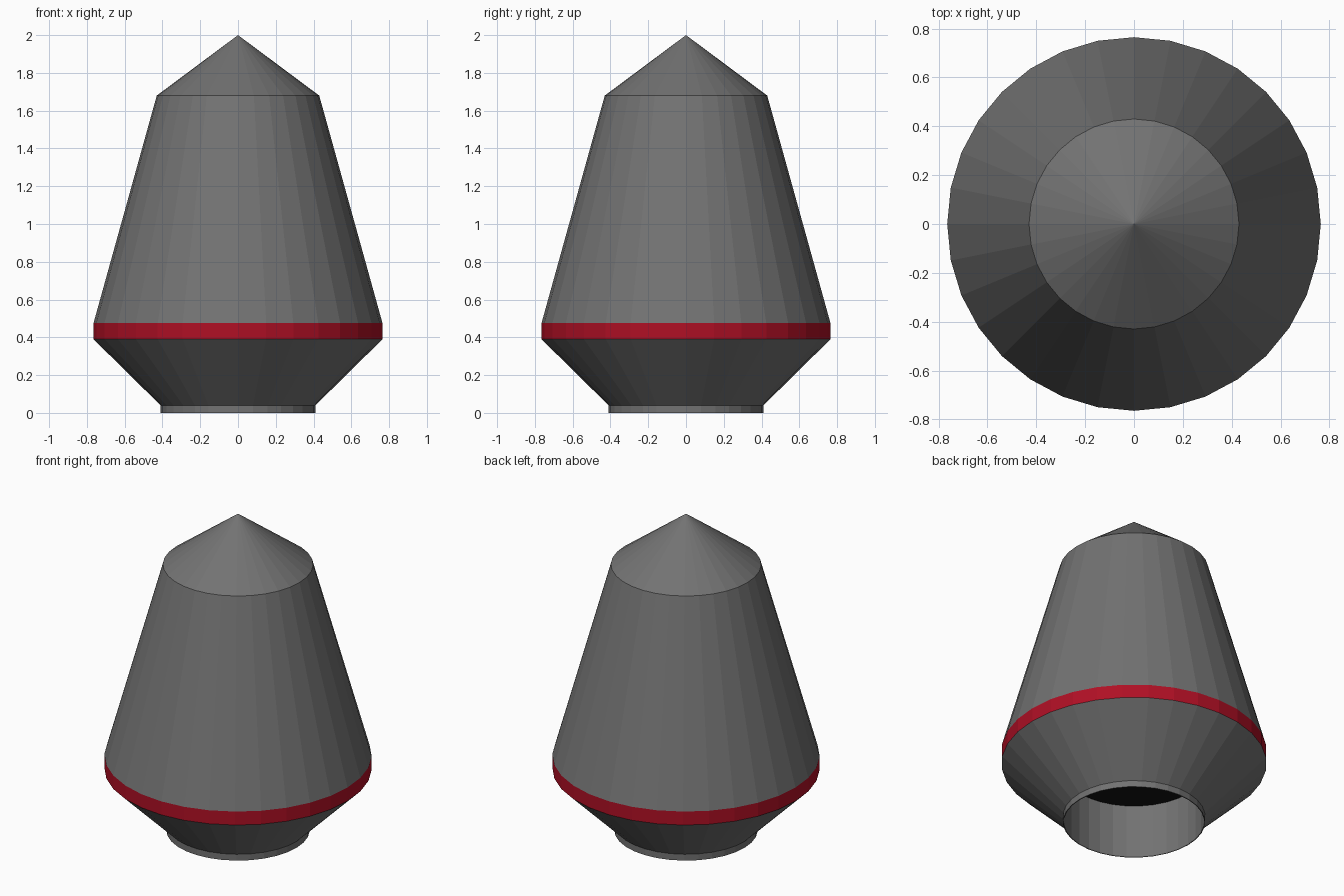
import bpy
import bmesh
from math import cos, sin, tau

cube = bpy.data.objects.get("Cube")
if cube:
    bpy.data.objects.remove(cube, do_unlink=True)

SIDES = 32


def material(name, rgb):
    mat = bpy.data.materials.new(name)
    mat.use_nodes = True
    color = (*rgb, 1.0)
    mat.diffuse_color = color
    mat.node_tree.nodes["Principled BSDF"].inputs["Base Color"].default_value = color
    return mat


grey = material("dark grey", (0.17, 0.17, 0.17))
red = material("deep red", (0.43, 0.005, 0.018))
black = material("black", (0.006, 0.006, 0.006))


def lathe(name, profile, mat):
    """Revolve (radius, height) points; the profile runs upward for outward faces."""
    bm = bmesh.new()
    rings = []
    for r, z in profile:
        if r == 0:
            rings.append([bm.verts.new((0, 0, z))] * SIDES)
        else:
            rings.append([bm.verts.new((r * cos(tau * i / SIDES), r * sin(tau * i / SIDES), z))
                          for i in range(SIDES)])
    for low, high in zip(rings, rings[1:]):
        for i in range(SIDES):
            j = (i + 1) % SIDES
            corners = [low[i], low[j], high[j], high[i]]
            bm.faces.new(list(dict.fromkeys(corners)))
    mesh = bpy.data.meshes.new(name)
    bm.to_mesh(mesh)
    bm.free()
    mesh.materials.append(mat)
    obj = bpy.data.objects.new(name, mesh)
    bpy.context.collection.objects.link(obj)
    return obj


# Outer shell, from the base up
lathe("lower_cone", [(0.41, 0.04), (0.765, 0.39)], grey)
lathe("red_band", [(0.765, 0.39), (0.765, 0.475)], red)
lathe("upper_body", [(0.765, 0.475), (0.43, 1.68)], grey)
lathe("pointed_cap", [(0.43, 1.68), (0, 2.0)], grey)

# Open base collar with its inner tube, closed by a dark ceiling
lathe("base_collar", [(0.405, 0.34), (0.405, 0), (0.41, 0), (0.41, 0.04)], grey)
lathe("tube_ceiling", [(0, 0.34), (0.405, 0.34)], black)
